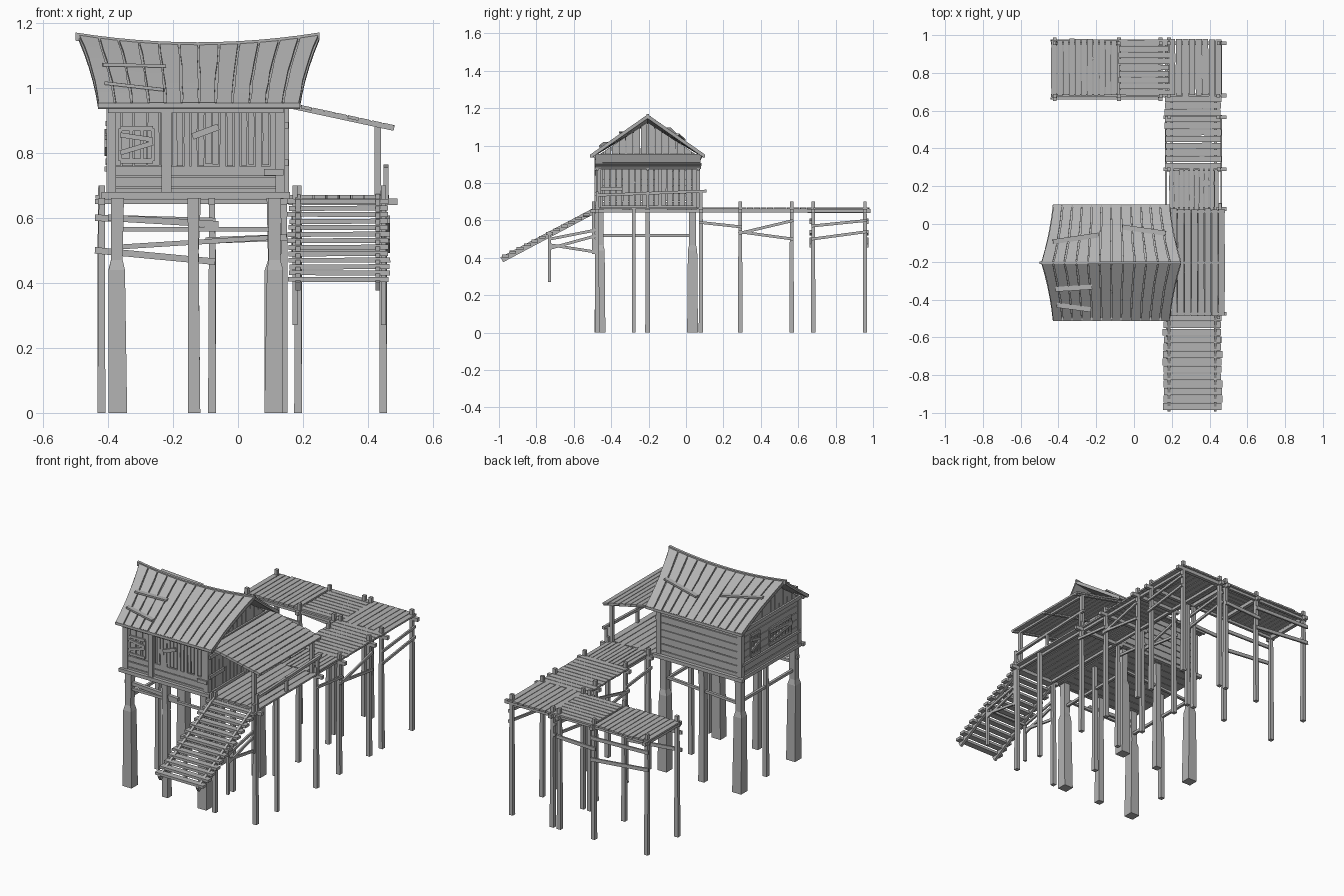
import bpy, bmesh, random
from mathutils import Vector

random.seed(4)
cube = bpy.data.objects.get("Cube")
if cube:
    bpy.data.objects.remove(cube)

wood = bpy.data.materials.new("weathered_wood_grey")
wood.use_nodes = True
grey = (.45, .45, .45, 1)
wood.diffuse_color = grey
wood.node_tree.nodes["Principled BSDF"].inputs["Base Color"].default_value = grey

# Shared timber sizes and main positions
THIN, SLIM, STOUT = .01, .015, .02
UP, ALONG_X, ALONG_Y = Vector((0, 0, 1)), Vector((1, 0, 0)), Vector((0, 1, 0))
LEFT, RIGHT, FRONT, BACK = .14, -.4, -.475, .065
WIDTH, DEPTH = LEFT - RIGHT, BACK - FRONT
FLOOR, EAVE, RIDGE = .66, .945, 1.125
WALL = EAVE - FLOOR
MIDDLE = (FRONT + BACK) / 2
CORNERS = ((-1, -1), (1, -1), (1, 1), (-1, 1))
# Walkway lines
INNER, OUTER, LANDING = .185, .447, .155
PIER_END, PIER_JOINT, PIER_START = -.42, -.08, .14
PIER_FRONT, PIER_BACK = .68, .957
NEAR, BEND, FAR = .08, .29, .565


def jitter(amount):
    return random.uniform(-amount, amount)


def finish(name, bm):
    bmesh.ops.recalc_face_normals(bm, faces=bm.faces)
    mesh = bpy.data.meshes.new(name)
    bm.to_mesh(mesh)
    bm.free()
    mesh.materials.append(wood)
    bpy.context.collection.objects.link(bpy.data.objects.new(name, mesh))


def loft(bm, rings):
    """Skin a list of four-point rings and cap both ends."""
    rows = [[bm.verts.new(point) for point in ring] for ring in rings]
    for low, high in zip(rows, rows[1:]):
        for i in range(4):
            j = (i + 1) % 4
            bm.faces.new((low[i], low[j], high[j], high[i]))
    bm.faces.new(rows[0])
    bm.faces.new(rows[-1])


def beams(name, items):
    """Square timbers, each given as start, end, width and optional height."""
    bm = bmesh.new()
    for start, end, width, *rest in items:
        start, end = Vector(start), Vector(end)
        height = rest[0] if rest else width
        along = (end - start).normalized()
        side = along.cross(UP)
        side = side.normalized() if side.length > .2 else ALONG_X
        top = side.cross(along)
        offsets = [(side * a * width + top * b * height) / 2 for a, b in CORNERS]
        loft(bm, [[point + offset for offset in offsets] for point in (start, end)])
    finish(name, bm)


def posts(name, places, rows):
    """Rough posts through (height, width) rows, with a slight lean."""
    bm = bmesh.new()
    for x, y in places:
        rings = []
        for z, width in rows:
            lean = jitter(width / 10) if z else 0
            rings.append([(x + lean + a * width / 2, y + b * width / 2, z) for a, b in CORNERS])
        loft(bm, rings)
    finish(name, bm)


def cover(name, surface, count, thick, normal, cuts=1, gap=.004, ragged=.006):
    """Fill surface(s, t) with boards running along t."""
    bm = bmesh.new()
    normal = Vector(normal).normalized()
    for i in range(count):
        low, high = jitter(ragged), 1 + jitter(ragged)
        rings = []
        for j in range(cuts + 1):
            t = low + (high - low) * j / cuts
            a, b = surface(i / count, t), surface((i + 1) / count, t)
            inset = (b - a).normalized() * gap * random.uniform(.2, .7)
            a, b = a + inset, b - inset
            rings.append([a, b, b + normal * thick, a + normal * thick])
        loft(bm, rings)
    finish(name, bm)


def panel(x, y, z, u, v):
    return lambda s, t: Vector((x, y, z)) + u * s + v * t


# House stilts and their braces
ENDS = (FRONT + SLIM, BACK - STOUT - THIN)
SIDES = (RIGHT + STOUT + THIN, LEFT - STOUT - THIN)
corner_places = [(x, y) for x in SIDES for y in ENDS]
posts("house_corner_stilts", corner_places, [(0, .058), (.44, .05), (.47, .036), (FLOOR, .04)])
posts("house_front_and_back_stilts", [(-.135, y) for y in ENDS], [(0, .038), (.5, .032), (FLOOR, .036)])
posts("house_side_stilts", [(x, MIDDLE) for x in SIDES], [(0, .026), (FLOOR, .022)])
braces = [((x, ENDS[0], .52), (x, ENDS[1], .52), SLIM) for x in SIDES]
braces += [((SIDES[0], y, z), (SIDES[1], y, z + drop), SLIM)
           for y, z, drop in ((ENDS[0], .565, 0), (ENDS[1], .51, .03))]
braces.append(((RIGHT, ENDS[0], .6), (-.06, ENDS[0], .58), STOUT))
beams("house_stilt_braces", braces)

# House floor and frame
cover("house_floor", panel(RIGHT, FRONT, FLOOR, ALONG_Y * DEPTH, ALONG_X * WIDTH), 10, SLIM, UP)
frame = []
for z in (FLOOR + THIN, EAVE):
    frame += [((RIGHT - STOUT, y, z), (LEFT + STOUT, y, z), STOUT) for y in (FRONT - THIN, BACK + THIN)]
    frame += [((x, FRONT - STOUT, z), (x, BACK + STOUT, z), STOUT) for x in (RIGHT, LEFT)]
frame += [((x, y, FLOOR), (x, y, EAVE), STOUT + THIN)
          for x in (RIGHT + THIN, LEFT - THIN) for y in (FRONT + THIN, BACK - THIN)]
beams("house_frame", frame)

# Board walls
tall, wide, deep = UP * WALL, ALONG_X * WIDTH, ALONG_Y * DEPTH
SILL = FLOOR + .1
cover("front_wall_lower", panel(RIGHT, FRONT, FLOOR, UP * .1, wide), 3, THIN, ALONG_Y)
cover("front_wall_window_side", panel(RIGHT, FRONT, SILL, ALONG_X * .2, UP * .18), 5, THIN, ALONG_Y)
cover("front_wall_slats", panel(RIGHT + .21, FRONT, SILL, ALONG_X * .33, UP * .17),
      15, THIN, ALONG_Y, cuts=4, ragged=.03)
cover("front_wall_lining", panel(RIGHT, FRONT + SLIM, FLOOR, tall, wide), 2, THIN, ALONG_Y, gap=0, ragged=0)
cover("back_wall", panel(RIGHT, BACK, FLOOR, tall, wide), 7, THIN, -ALONG_Y, cuts=3)
cover("left_wall", panel(LEFT, FRONT, FLOOR, deep, tall), 16, THIN, -ALONG_X, cuts=4)
cover("right_wall", panel(RIGHT, FRONT, FLOOR, tall, deep), 7, THIN, ALONG_X, cuts=3)

face, cheek = FRONT - THIN, LEFT + THIN
beams("wall_trim", [
    ((-.22, face, FLOOR), (-.22, face, EAVE), STOUT + THIN, THIN),
    ((RIGHT, face, EAVE - SLIM), (LEFT, face, EAVE - SLIM), THIN, SLIM),
    ((-.14, face, .85), (-.06, face, .88), THIN, STOUT),
    ((NEAR, face, .74), (LEFT, face, .74), THIN, STOUT),
    ((cheek, -.14, FLOOR), (cheek, -.14, EAVE), SLIM, STOUT),
    ((cheek, FRONT, .885), (cheek, BACK, .885), THIN, STOUT),
    ((cheek, FRONT, .77), (cheek, -.34, .77), THIN, STOUT),
    ((RIGHT, FRONT, .75), (RIGHT, BACK, .75), STOUT, SLIM)])


def window(name, centre, across, width, height, bars):
    """Framed window with upright bars and crossed boards."""
    centre = Vector(centre)
    a, b = across * width / 2, UP * height / 2
    out = across.cross(UP) * THIN / 2
    items = [(centre - a + b * s, centre + a + b * s, SLIM) for s in (-1, 1)]
    for i in range(bars + 2):
        foot = centre + a * (2 * i / (bars + 1) - 1)
        items.append((foot - b, foot + b, THIN))
    items += [(centre + out - a + b * low, centre + out + a + b * high, THIN, SLIM)
              for low, high in ((-.5, .1), (.6, .3))]
    beams(name, items)


window("front_window", (-.312, FRONT, .825), ALONG_X, .1, .1, 2)
window("right_small_window", (RIGHT, -.06, .83), -ALONG_Y, .08, .12, 2)
window("right_wide_window", (RIGHT, -.29, .82), -ALONG_Y, .2, .09, 6)


# Gables
def gable(x):
    def surface(s, t):
        slope = 1 - abs(2 * s - 1)
        return Vector((x, FRONT + DEPTH * s, EAVE + (RIDGE - EAVE) * slope * t))
    return surface


cover("left_gable", gable(LEFT - THIN), 14, THIN, ALONG_X, ragged=0)
cover("right_gable", gable(RIGHT), 14, THIN, ALONG_X, ragged=0)


# Main roof with a sagging ridge and ends that flare toward the top
def ridge_height(s):
    return RIDGE + .03 * (2 * s - 1) ** 2


def roof(sign, drop=0):
    def surface(s, t):
        flare = .06 * t * (1 + t) / 2
        x = RIGHT - .03 - flare + (.62 + 2 * flare) * s
        z = EAVE + (ridge_height(s) - EAVE) * t - drop
        return Vector((x, MIDDLE + sign * .3 * (1 - t), z))
    return surface


patches = []
for side, sign in (("front", -1), ("back", 1)):
    normal = Vector((0, sign * .57, .82))
    cover(side + "_roof_lining", roof(sign, THIN), 12, THIN, normal, cuts=5, gap=0, ragged=0)
    cover(side + "_roof_boards", roof(sign), 12, THIN, normal, cuts=6, gap=.007)
    eave = MIDDLE + sign * .3
    beams(side + "_eave_board", [((RIGHT - .03, eave, EAVE), (LEFT + .05, eave, EAVE), SLIM)])
    ends = (((.06, .56), (.35, .6)), ((.05, .28), (.33, .2)))
    if sign > 0:
        ends = (((.05, .66), (.4, .54)), ((.59, .4), (.93, .51)))
    for start, end in ends:
        patches.append((roof(sign)(*start) + normal * SLIM, roof(sign)(*end) + normal * SLIM, .026, THIN))
beams("roof_patches", patches)


def ridge_cap(s, t):
    return Vector((-.5 + .75 * t, MIDDLE + SLIM * (s - .5), ridge_height(t) - THIN))


cover("roof_ridge", ridge_cap, 1, .025, UP, cuts=12, gap=0, ragged=0)

# Porch roof with its frame and hand rail
PORCH_POST, RAIL = .43, .455
PORCH_SPAN = Vector((.325, 0, -.07))
cover("porch_roof", panel(LANDING, FRONT - THIN, EAVE, PORCH_SPAN, ALONG_Y * .565),
      9, THIN, (.2, 0, 1), cuts=3)
rafters = [Vector((LANDING, y, EAVE)) for y in (FRONT, MIDDLE, BACK)]
porch = [(start, start + PORCH_SPAN, SLIM) for start in rafters]
porch.append(((PORCH_POST, FRONT, .88), (PORCH_POST, BACK, .88), SLIM))
porch += [((PORCH_POST, y, FLOOR), (PORCH_POST, y, .88), STOUT) for y in (FRONT + THIN, BACK)]
beams("porch_roof_frame", porch)
rail = [((RAIL, y, FLOOR), (RAIL, y, .755), SLIM) for y in (FRONT, MIDDLE, NEAR)]
rail.append(((RAIL, FRONT, .735), (RAIL, NEAR + .03, .757), SLIM))
beams("porch_rail", rail)


# Walkway decks
def deck(name, x, y, width, depth, count, lengthwise=True):
    u, v = ALONG_X * width, ALONG_Y * depth
    if not lengthwise:
        u, v = v, u
    cover(name, panel(x, y, FLOOR, u, v), count, THIN, UP, cuts=3, ragged=.015)


PIER_DEPTH = PIER_BACK - PIER_FRONT + STOUT
deck("porch_deck", LANDING, FRONT, .31, DEPTH, 8)
deck("near_walkway", INNER, BACK, .265, BEND - BACK, 10)
deck("middle_walkway", LANDING + THIN, BEND, .295, PIER_FRONT - BEND, 11, lengthwise=False)
deck("corner_walkway", INNER, PIER_FRONT, .28, PIER_DEPTH, 8)
deck("inner_pier", PIER_JOINT, PIER_FRONT, INNER - PIER_JOINT, PIER_DEPTH, 9, lengthwise=False)
deck("end_pier", PIER_END - STOUT, PIER_FRONT, .35, PIER_DEPTH, 11)

# Walkway piles, joists and braces
crossings = (FRONT, NEAR, BEND, FAR, PIER_FRONT, PIER_BACK)
pier_lines = (PIER_END, PIER_JOINT, PIER_START)
piles = [(x, y) for x in (INNER, OUTER) for y in crossings]
piles += [(x, y) for x in pier_lines for y in (PIER_FRONT, PIER_BACK)]
posts("walkway_piles", piles, [(0, .024), (.45, .021), (.7, .018)])
posts("porch_middle_pile", [(OUTER, -.28)], [(0, STOUT), (FLOOR, STOUT)])

BELOW = FLOOR - THIN
joists = [((LANDING, y, BELOW), (.49, y, BELOW), STOUT) for y in crossings]
joists += [((x, PIER_FRONT - .03, BELOW), (x, PIER_BACK + .03, BELOW), STOUT) for x in (*pier_lines, INNER)]
joists += [((PIER_END - STOUT, y, BELOW), (INNER, y, BELOW), SLIM) for y in (PIER_FRONT, PIER_BACK)]
joists += [((x, FRONT, BELOW), (x, PIER_BACK, BELOW), SLIM) for x in (INNER + SLIM, OUTER - SLIM)]
beams("walkway_joists", joists)

braces = []
for x in (INNER - SLIM, OUTER + SLIM):
    for start, end, low, high in ((NEAR, BEND, .59, .565), (BEND, FAR, .53, .6), (BEND, FAR, .54, .5),
                                  (PIER_FRONT, PIER_BACK, .57, .6), (PIER_FRONT, PIER_BACK, .5, .54)):
        braces.append(((x, start - THIN, low), (x, end + THIN, high), THIN, SLIM))
for y in (PIER_FRONT - SLIM, PIER_BACK + SLIM):
    for start, end, low, high in ((PIER_END, PIER_JOINT, .5, .465), (PIER_END, PIER_JOINT, .6, .59),
                                  (PIER_JOINT, PIER_START, .53, .54)):
        braces.append(((start - STOUT, y, low), (end + THIN, y, high), THIN, STOUT))
beams("walkway_braces", braces)

# Stairs
FOOT, HEAD, BOTTOM, PROP = -.985, FRONT, .4, -.73
STEPS = 13
treads = []
for i in range(STEPS):
    middle = (i + .5) / STEPS
    y, z = FOOT + (HEAD - FOOT) * middle, BOTTOM + (FLOOR - BOTTOM) * middle
    left, right = LANDING + .31 + jitter(.005), LANDING + jitter(.005)
    treads.append(((right, y, z + jitter(.002)), (left, y, z), .036, SLIM))
beams("stair_treads", treads)
beams("stair_stringers", [((x, FOOT, BOTTOM - THIN), (x, HEAD, FLOOR), SLIM, .03) for x in (INNER, PORCH_POST)])
supports = [((INNER, PROP, .5), (OUTER, PROP, .5), THIN, SLIM)]
for x in (INNER - THIN, OUTER):
    supports += [((x, PROP, .27), (x, PROP, .54), SLIM), ((x, FRONT - STOUT, .42), (x, FRONT - STOUT, .7), SLIM)]
    supports += [((x, PROP, low), (x, FRONT, high), THIN, SLIM)
                 for low, high in ((.5, .55), (.47, .43), (.45, .52))]
beams("stair_supports", supports)
